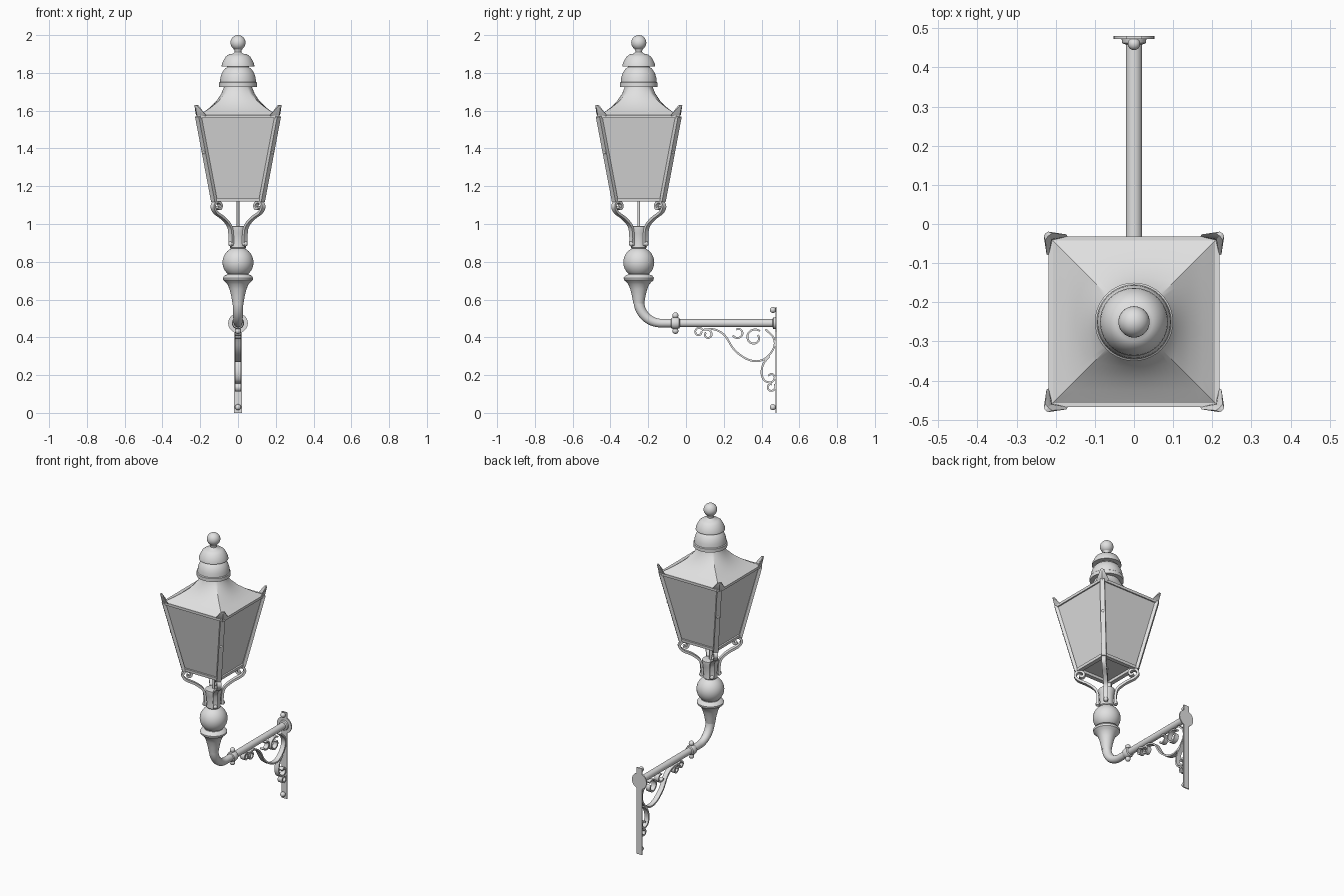
import bpy, bmesh
from math import sin, cos, pi, radians
from mathutils import Vector

cube = bpy.data.objects.get("Cube")
if cube:
    bpy.data.objects.remove(cube, do_unlink=True)

LAMP_Y = -0.25

metal = bpy.data.materials.new("plain grey")
metal.use_nodes = True
metal.diffuse_color = (0.75, 0.75, 0.75, 1)
metal.node_tree.nodes["Principled BSDF"].inputs["Base Color"].default_value = metal.diffuse_color


def finish(name, bm, angle=35):
    bmesh.ops.remove_doubles(bm, verts=bm.verts, dist=0.0002)
    bmesh.ops.recalc_face_normals(bm, faces=bm.faces)
    mesh = bpy.data.meshes.new(name)
    bm.to_mesh(mesh)
    bm.free()
    mesh.materials.append(metal)
    obj = bpy.data.objects.new(name, mesh)
    bpy.context.collection.objects.link(obj)
    bpy.ops.object.select_all(action='DESELECT')
    obj.select_set(True)
    bpy.context.view_layer.objects.active = obj
    bpy.ops.object.shade_smooth_by_angle(angle=radians(angle))
    return obj


def skin(name, rings, loop=False, caps=True):
    """Bridge rings of points into a surface."""
    bm = bmesh.new()
    rows = [[bm.verts.new(p) for p in ring] for ring in rings]
    n = len(rows[0])
    pairs = list(zip(rows, rows[1:])) + ([(rows[-1], rows[0])] if loop else [])
    for a, b in pairs:
        for i in range(n):
            j = (i + 1) % n
            bm.faces.new((a[i], a[j], b[j], b[i]))
    if caps and not loop:
        bm.faces.new(rows[0])
        bm.faces.new(rows[-1])
    return finish(name, bm)


def loft(name, levels, n=4, loop=False):
    """Stack levels of (half width, height, roundness) about the lamp axis."""
    rings = []
    for half, z, rnd in levels:
        ring = []
        for i in range(n):
            a = pi / 4 + 2 * pi * i / n
            square = half / max(abs(cos(a)), abs(sin(a)))
            r = max(square * (1 - rnd) + half * rnd, 1e-5)
            ring.append((r * cos(a), LAMP_Y + r * sin(a), z))
        rings.append(ring)
    return skin(name, rings, loop)


def lathe(name, profile):
    return loft(name, [(r, z, 1) for r, z in profile], 40)


def ball_profile(r, z, start=-90, end=90, n=16):
    angles = [radians(start + (end - start) * i / n) for i in range(n + 1)]
    return [(r * cos(a), z + r * sin(a)) for a in angles]


def side_plane(u, w, z):
    return Vector((w, u, z))


def corner_plane(a):
    return lambda u, w, z: Vector((u * cos(a) - w * sin(a), LAMP_Y + u * sin(a) + w * cos(a), z))


def sweep(name, path, place, size, sides=0):
    """Sweep a flat strap (size = half width, half thickness) or a round tube (size = radii)."""
    pts = [Vector(p) for p in path]
    rings = []
    for i, p in enumerate(pts):
        t = (pts[min(i + 1, len(pts) - 1)] - pts[max(i - 1, 0)]).normalized()
        nrm = Vector((-t.y, t.x))
        if sides:
            r = size[i] if len(size) > 1 else size[0]
            section = [(r * cos(2 * pi * k / sides), r * sin(2 * pi * k / sides)) for k in range(sides)]
        else:
            w, h = size
            section = [(-w, -h), (w, -h), (w, h), (-w, h)]
        rings.append([place(p.x + nrm.x * h, w, p.y + nrm.y * h) for w, h in section])
    return skin(name, rings)


def smooth(points, n=6):
    """Catmull-Rom curve through a few points."""
    p = [Vector(q) for q in points]
    p = [2 * p[0] - p[1]] + p + [2 * p[-1] - p[-2]]
    out = []
    for a, b, c, d in zip(p, p[1:], p[2:], p[3:]):
        for i in range(n):
            t = i / n
            out.append(0.5 * (2 * b + (c - a) * t + (2 * a - 5 * b + 4 * c - d) * t * t
                              + (3 * b - a - 3 * c + d) * t ** 3))
    return out + [p[-2]]


def spiral(u, z, r0, r1, start, end, n=28):
    out = []
    for i in range(n + 1):
        t = i / n
        a, r = radians(start + (end - start) * t), r0 + (r1 - r0) * t
        out.append((u + r * cos(a), z + r * sin(a)))
    return out


def sphere(name, loc, r):
    bm = bmesh.new()
    bmesh.ops.create_uvsphere(bm, u_segments=20, v_segments=12, radius=r)
    bmesh.ops.translate(bm, verts=bm.verts, vec=loc)
    return finish(name, bm)


def hull(name, points):
    bm = bmesh.new()
    for p in points:
        bm.verts.new(p)
    bmesh.ops.convex_hull(bm, input=bm.verts)
    return finish(name, bm)


# Lantern panes, floor and rims
loft("lantern_panes", [(0.115, 1.14, 0), (0.122, 1.135, 0), (0.21, 1.565, 0), (0.2, 1.57, 0)])
loft("lantern_bottom_rim", [(0.105, 1.12, 0), (0.132, 1.12, 0), (0.134, 1.138, 0), (0.105, 1.138, 0)], loop=True)
loft("lantern_top_rim", [(0.195, 1.56, 0), (0.217, 1.56, 0), (0.218, 1.577, 0), (0.195, 1.577, 0)], loop=True)

# Roof blends from a square eave to a round throat
loft("lantern_roof", [(0.215, 1.572, 0), (0.2, 1.582, 0), (0.175, 1.597, 0.03), (0.145, 1.62, 0.12),
                      (0.115, 1.65, 0.35), (0.088, 1.69, 0.7), (0.072, 1.73, 1), (0.07, 1.75, 1)], 64)

# Chimney caps and finial
lathe("lower_cap", [(0.06, 1.726), (0.1, 1.726), (0.1, 1.748), (0.095, 1.752), (0.093, 1.775), (0.085, 1.80),
                    (0.07, 1.822), (0.058, 1.83), (0.055, 1.85)])
lathe("upper_cap", [(0.05, 1.834), (0.087, 1.834), (0.085, 1.848), (0.077, 1.865), (0.066, 1.885), (0.048, 1.898),
                    (0.026, 1.902), (0.018, 1.91), (0.018, 1.918), (0.024, 1.927)])
lathe("finial_ball", ball_profile(0.04, 1.96))

# Corner posts, rivets, ear ornaments and scrolled support arms
arm = smooth([(0.052, 0.885), (0.052, 0.94), (0.064, 0.99), (0.11, 1.03), (0.165, 1.06), (0.186, 1.09),
              (0.172, 1.115), (0.148, 1.115), (0.133, 1.098), (0.143, 1.08), (0.16, 1.088)])
for k, side in enumerate(("back_left", "back_right", "front_right", "front_left")):
    a = pi / 4 + k * pi / 2
    place = corner_plane(a)
    sweep(side + "_post", [(0.178, 1.12), (0.298, 1.57)], place, (0.014, 0.010))
    sphere(side + "_post_rivet", place(0.25, 0, 1.38), 0.011)
    sweep(side + "_support_arm", arm, place, (0.013, 0.007))
    sphere(side + "_arm_foot", place(0.053, 0, 0.895), 0.014)
    for s in (-1, 1):
        hull(side + "_ear", [place(u, s * w, z) for u, w, z in (
            (0.295, 0, 1.57), (0.308, 0, 1.575), (0.274, 0.034, 1.572), (0.28, 0.036, 1.58),
            (0.298, 0, 1.605), (0.308, 0.012, 1.628), (0.318, 0.008, 1.628), (0.32, 0, 1.63), (0.31, 0, 1.63))])

# Gas pipe, socket, ball and bell-shaped neck
lathe("gas_pipe", [(0.007, 0.98), (0.007, 1.14)])
lathe("socket", [(0.03, 0.86), (0.042, 0.875), (0.04, 0.9), (0.043, 0.95), (0.048, 0.968), (0.048, 0.988),
                 (0.042, 0.99)])
lathe("column_ball", ball_profile(0.082, 0.797))
lathe("column_neck", [(0.05, 0.745), (0.055, 0.733), (0.07, 0.728), (0.08, 0.715), (0.078, 0.703), (0.066, 0.692),
                      (0.055, 0.68), (0.045, 0.655), (0.036, 0.62), (0.029, 0.58)])

# Bent pipe and horizontal arm
elbow = [(LAMP_Y, 0.64)] + spiral(-0.13, 0.595, 0.12, 0.12, 180, 270, 16) + [(-0.05, 0.475)]
sweep("elbow_pipe", elbow, side_plane, [0.029 - 0.007 * i / (len(elbow) - 1) for i in range(len(elbow))], 24)


def turned_along_arm(name, profile):
    sweep(name, [(y, 0.475) for y, r in profile], side_plane, [r for y, r in profile], 28)


turned_along_arm("arm_tube", [(-0.05, 0.021), (0.475, 0.021)])
turned_along_arm("arm_collar", [(-0.08, 0.021), (-0.076, 0.028), (-0.062, 0.032), (-0.05, 0.032),
                                (-0.036, 0.028), (-0.032, 0.021)])
turned_along_arm("arm_flange", [(0.458, 0.021), (0.462, 0.03), (0.474, 0.032)])
for z in (0.516, 0.434):
    sphere("collar_knob", (0, -0.056, z), 0.016)

# Wall plate with round boss and bolts
hull("wall_plate", [(x, y, z) for x in (-0.02, 0.02) for y in (0.473, 0.48) for z in (0, 0.56)])
turned_along_arm("wall_plate_disc", [(0.473, 0.052), (0.48, 0.052)])
for z in (0.545, 0.03):
    sphere("wall_bolt", (0, 0.46, z), 0.016)

# Scrolled bracket straps under the arm
STRAP = (0.015, 0.005)
main = smooth([(0.09, 0.44), (0.15, 0.442), (0.205, 0.41), (0.255, 0.335), (0.32, 0.286), (0.38, 0.274),
               (0.43, 0.296), (0.467, 0.35), (0.462, 0.4), (0.42, 0.443)])
lower = smooth([(0.44, 0.298), (0.41, 0.26), (0.4, 0.21), (0.415, 0.172), (0.45, 0.162), (0.47, 0.185),
                (0.455, 0.207), (0.436, 0.197)])
curls = {
    "main_strap": main,
    "lower_strap": lower,
    "inner_curl": spiral(0.362, 0.398, 0.046, 0.022, 50, 400),
    "middle_curl": spiral(0.275, 0.425, 0.031, 0.018, -150, 120),
    "tip_curl": spiral(0.068, 0.428, 0.024, 0.013, 20, 370),
    "second_curl": spiral(0.115, 0.415, 0.024, 0.013, 90, -230),
    "bottom_curl": spiral(0.45, 0.137, 0.024, 0.014, 40, -290),
}
for name, path in curls.items():
    sweep("bracket_" + name, path, side_plane, STRAP)
